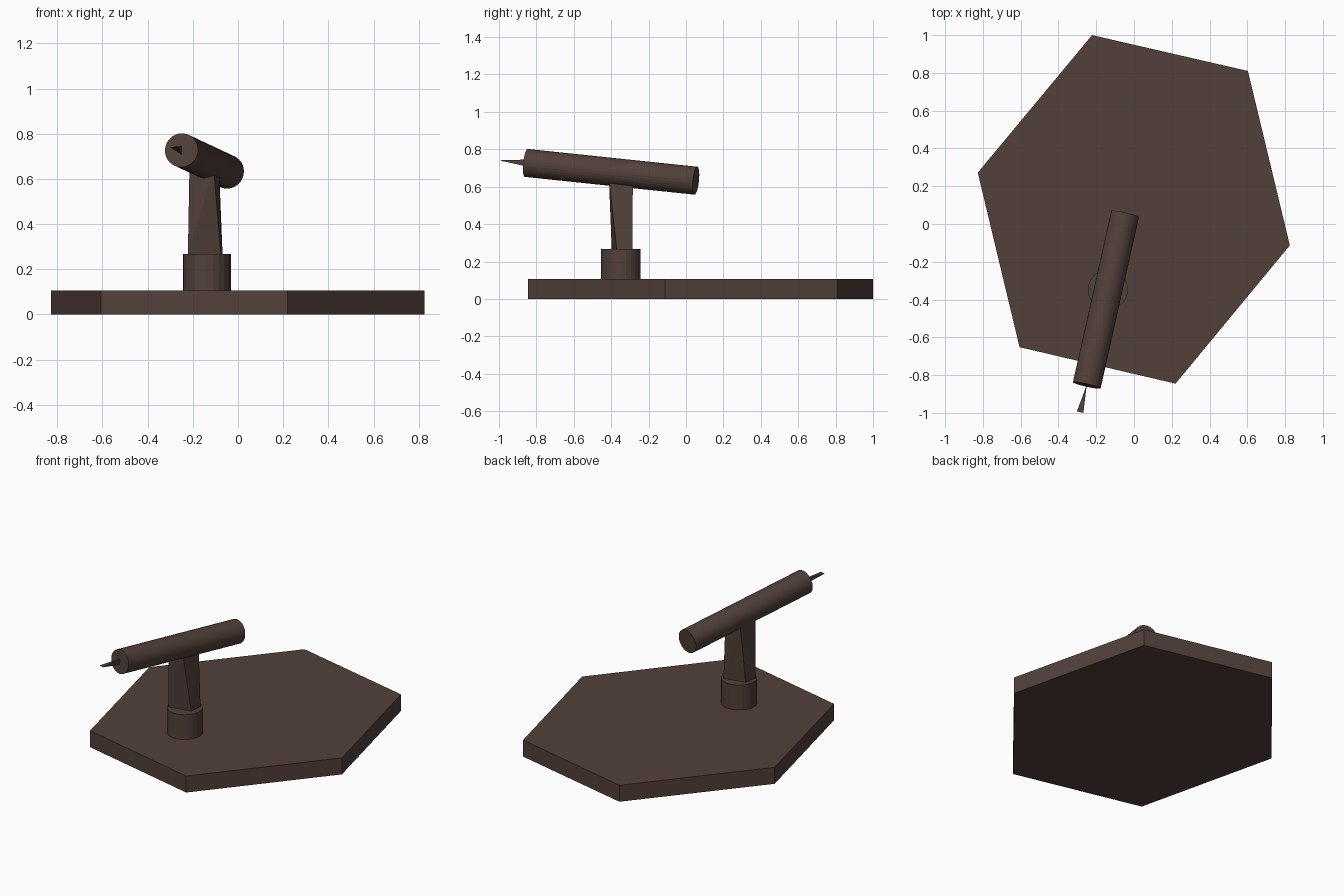
import bpy, bmesh
from mathutils import Vector

if "Cube" in bpy.data.objects:
    bpy.data.objects.remove(bpy.data.objects["Cube"])

brown = bpy.data.materials.new("dark brown")
brown.diffuse_color = (0.084, 0.051, 0.042, 1)
brown.use_nodes = True
brown.node_tree.nodes["Principled BSDF"].inputs["Base Color"].default_value = brown.diffuse_color


def finish(name, bm):
    bmesh.ops.recalc_face_normals(bm, faces=bm.faces)
    me = bpy.data.meshes.new(name)
    bm.to_mesh(me)
    bm.free()
    me.materials.append(brown)
    ob = bpy.data.objects.new(name, me)
    bpy.context.collection.objects.link(ob)
    return ob


def loft(name, bottom, top):
    """Solid between two matching rings of points."""
    bm = bmesh.new()
    a = [bm.verts.new(p) for p in bottom]
    b = [bm.verts.new(p) for p in top]
    n = len(a)
    bm.faces.new(a)
    bm.faces.new(b)
    for i in range(n):
        j = (i + 1) % n
        # diagonal runs from lower corner i to upper corner j
        if name == "neck":
            bm.faces.new((a[i], a[j], b[j]))
            bm.faces.new((a[i], b[j], b[i]))
        else:
            bm.faces.new((a[i], a[j], b[j], b[i]))
    return finish(name, bm)


def rod(name, start, end, radius, sides):
    start, end = Vector(start), Vector(end)
    axis = end - start
    bm = bmesh.new()
    bmesh.ops.create_cone(bm, cap_ends=True, segments=sides, radius1=radius,
                          radius2=radius, depth=axis.length)
    rot = axis.to_track_quat('Z', 'Y').to_matrix().to_4x4()
    bmesh.ops.transform(bm, matrix=rot, verts=bm.verts)
    bmesh.ops.translate(bm, vec=(start + end) / 2, verts=bm.verts)
    return finish(name, bm)


# Hexagonal base slab
hexagon = [(-0.222, 1.0), (0.603, 0.81), (0.825, -0.113),
           (0.22, -0.845), (-0.606, -0.652), (-0.827, 0.272)]
loft("base", [(x, y, 0) for x, y in hexagon], [(x, y, 0.107) for x, y in hexagon])

# Round socket
rod("socket", (-0.138, -0.348, 0.09), (-0.138, -0.348, 0.268), 0.106, 24)

# Twisted square neck
low = [(-0.222, -0.397), (-0.075, -0.37), (-0.068, -0.287), (-0.207, -0.317)]
high = [(-0.215, -0.405), (-0.108, -0.412), (-0.084, -0.284), (-0.19, -0.284)]
loft("neck", [(x, y, 0.26) for x, y in low], [(x, y, 0.645) for x, y in high])

# Tilted barrel
rod("barrel", (-0.047, 0.053, 0.632), (-0.25, -0.854, 0.727), 0.075, 32)

# Wedge shaped spike: upright edge at the barrel, level edge at the tip
bm = bmesh.new()
for p in [(-0.25, -0.85, 0.745), (-0.25, -0.85, 0.708),
          (-0.302, -0.992, 0.741), (-0.268, -1.0, 0.741)]:
    bm.verts.new(p)
bmesh.ops.convex_hull(bm, input=bm.verts)
finish("spike", bm)
